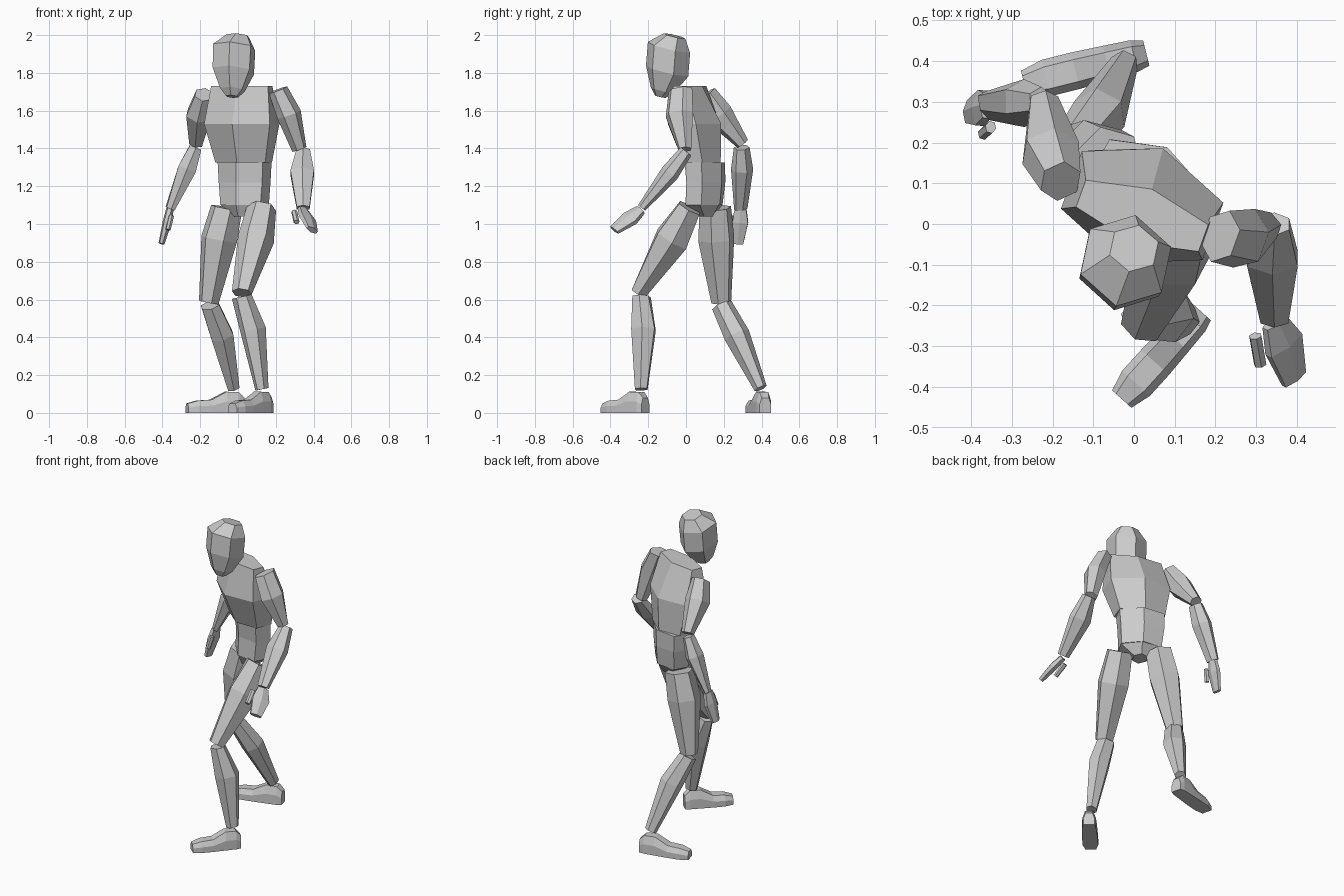
import bpy, bmesh
from math import sin, cos, radians
from mathutils import Vector

HEX = [(0, -1), (1, -.5), (1, .5), (0, 1), (-1, .5), (-1, -.5)]


def skin(name, sections):
    """Bridge equal-sized closed sections and cap both ends, flat shaded."""
    bm = bmesh.new()
    rings = [[bm.verts.new(p) for p in s] for s in sections]
    n = len(rings[0])
    for a, b in zip(rings, rings[1:]):
        for i in range(n):
            j = (i + 1) % n
            bm.faces.new((a[i], a[j], b[j], b[i]))
    bm.faces.new(rings[0])
    bm.faces.new(rings[-1])
    bmesh.ops.recalc_face_normals(bm, faces=bm.faces)
    me = bpy.data.meshes.new(name)
    bm.to_mesh(me)
    bm.free()
    ob = bpy.data.objects.new(name, me)
    bpy.context.collection.objects.link(ob)
    return ob


def side(deg):
    return (cos(radians(deg)), -sin(radians(deg)), 0)


def limb(name, w, rings, axis=None):
    """Hexagonal loft; each ring is x, y, z, half width, half depth."""
    a = Vector(axis) if axis else Vector(rings[-1][:3]) - Vector(rings[0][:3])
    a.normalize()
    w = Vector(w)
    w = (w - a * w.dot(a)).normalized()
    d = w.cross(a)
    skin(name, [[Vector((x, y, z)) + w * (u * rw) + d * (v * rd) for u, v in HEX]
                for x, y, z, rw, rd in rings])


def foot(name, heel, toe):
    """Heel block, instep and toes along the heel-to-toe line."""
    h, t = Vector((*heel, 0)), Vector((*toe, 0))
    f = t - h
    s = Vector((-f.y, f.x, 0)).normalized()
    secs = []
    for k, w, z in [(0, .032, .08), (.1, .04, .11), (.32, .043, .112),
                    (.58, .046, .07), (.82, .046, .065), (1, .032, .05)]:
        prof = [(-w, 0), (-w, .55 * z), (-.6 * w, z), (.6 * w, z), (w, .55 * z), (w, 0)]
        secs.append([h + f * k + s * a + Vector((0, 0, b)) for a, b in prof])
    skin(name, secs)


DOWN = (0, 0, -1)

# head, tilted forward
limb("head", side(12), [
    (0, -.06, 1.995, .055, .06), (-.02, -.09, 1.935, .102, .118),
    (-.025, -.10, 1.81, .10, .118), (-.03, -.125, 1.71, .06, .065),
    (-.032, -.137, 1.675, .03, .03)])

# trunk
limb("chest", side(20), [
    (.02, .02, 1.73, .16, .07), (.02, .045, 1.53, .185, .15),
    (.03, .085, 1.325, .14, .105)], DOWN)
limb("abdomen", side(28), [
    (.035, .10, 1.325, .135, .10), (.035, .105, 1.22, .13, .095),
    (.035, .095, 1.10, .12, .095)], DOWN)
limb("pelvis", side(30), [
    (.035, .095, 1.10, .12, .09), (.03, .09, 1.04, .04, .06)], DOWN)

# rear arm
limb("rear_upper_arm", side(10), [
    (-.18, .105, 1.685, .045, .06), (-.205, .175, 1.58, .065, .075),
    (-.222, .30, 1.425, .034, .035)])
limb("rear_forearm", side(60), [
    (-.225, .295, 1.405, .038, .035), (-.27, .297, 1.29, .052, .055),
    (-.36, .29, 1.08, .034, .022)])
limb("rear_hand", (.1, 1, 0), [
    (-.36, .29, 1.08, .03, .02), (-.375, .285, 1.01, .044, .024),
    (-.405, .275, .895, .028, .016)])
limb("rear_thumb", (.3, 1, 0), [
    (-.352, .238, 1.045, .014, .014), (-.37, .222, .97, .014, .014)])

# leading arm
limb("front_upper_arm", side(20), [
    (.212, -.03, 1.71, .042, .068), (.27, -.035, 1.58, .055, .078),
    (.325, -.005, 1.395, .035, .036)])
limb("front_forearm", side(0), [
    (.345, 0, 1.385, .036, .036), (.34, -.085, 1.27, .062, .05),
    (.345, -.235, 1.085, .034, .024)])
limb("front_hand", (.7, .3, -.5), [
    (.345, -.24, 1.075, .032, .02), (.368, -.295, 1.03, .052, .024),
    (.393, -.38, .968, .034, .016)])
limb("front_thumb", (1, 0, -.3), [
    (.298, -.275, 1.065, .014, .014), (.31, -.345, 1.01, .014, .014)])

# leading leg
limb("front_thigh", side(28), [
    (.125, .02, 1.085, .07, .068), (.095, -.075, .92, .083, .1),
    (.02, -.25, .635, .048, .045)])
limb("front_shin", side(38), [
    (.02, -.235, .615, .05, .046), (.08, -.225, .44, .058, .074),
    (.127, -.237, .125, .03, .038)])
foot("front_foot", (.165, -.215), (-.03, -.43))

# rear leg
limb("rear_thigh", side(45), [
    (-.06, .155, 1.085, .075, .085), (-.1, .16, .92, .085, .1),
    (-.155, .187, .585, .048, .052)])
limb("rear_shin", side(60), [
    (-.148, .19, .57, .05, .052), (-.085, .27, .41, .06, .068),
    (-.023, .395, .13, .03, .036)])
foot("rear_foot", (.03, .42), (-.27, .345))
